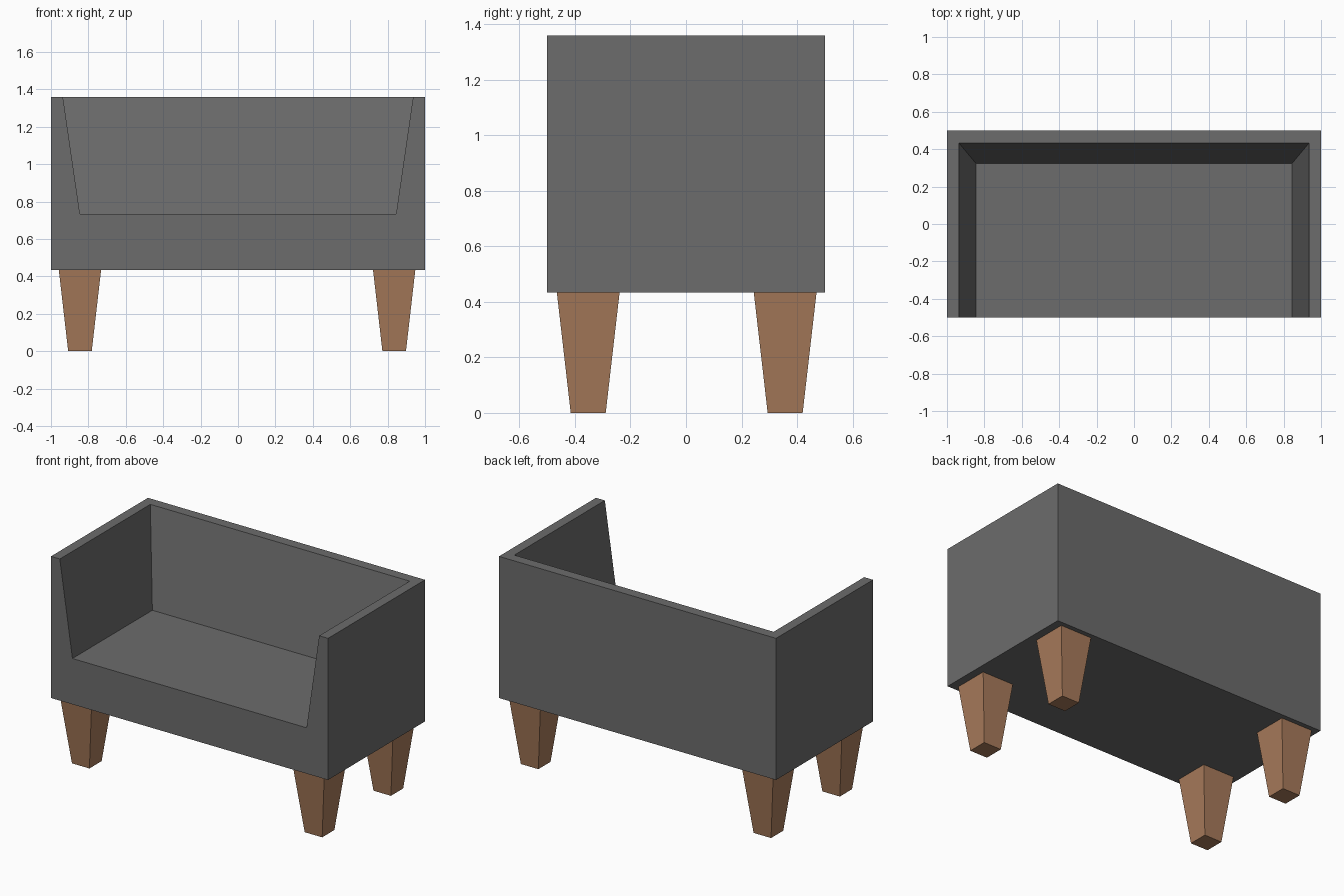
import bpy
import bmesh

if "Cube" in bpy.data.objects:
    bpy.data.objects.remove(bpy.data.objects["Cube"])


def material(name, color):
    m = bpy.data.materials.new(name)
    m.diffuse_color = (*color, 1.0)
    m.use_nodes = True
    m.node_tree.nodes["Principled BSDF"].inputs["Base Color"].default_value = m.diffuse_color
    return m


def tapered_box(name, low, high, z0, z1, mat):
    """Box between two rectangles given as (x0, x1, y0, y1)."""
    bm = bmesh.new()
    rings = []
    for (x0, x1, y0, y1), z in ((low, z0), (high, z1)):
        rings.append([bm.verts.new((x, y, z))
                      for x, y in ((x0, y0), (x1, y0), (x1, y1), (x0, y1))])
    a, b = rings
    bm.faces.new(a[::-1])
    bm.faces.new(b)
    for i in range(4):
        j = (i + 1) % 4
        bm.faces.new((a[i], a[j], b[j], b[i]))
    mesh = bpy.data.meshes.new(name)
    bm.to_mesh(mesh)
    bm.free()
    mesh.materials.append(mat)
    obj = bpy.data.objects.new(name, mesh)
    bpy.context.collection.objects.link(obj)
    return obj


fabric = material("dark grey fabric", (0.15, 0.15, 0.15))
wood = material("brown wood", (0.39, 0.198, 0.104))

BASE, SEAT, TOP = 0.434, 0.733, 1.358

# Sofa body: one block with the seat space cut out
body = tapered_box("sofa_body", (-1, 1, -0.5, 0.5), (-1, 1, -0.5, 0.5), BASE, TOP, fabric)

# Seat cutter: sloped arms and back, extended past the top and front
over = 0.1
grow = (TOP + over - SEAT) / (TOP - SEAT)
xt = 0.845 + (0.936 - 0.845) * grow
yt = 0.324 + (0.433 - 0.324) * grow
cutter = tapered_box("seat_cutter", (-0.845, 0.845, -0.7, 0.324),
                     (-xt, xt, -0.7, yt), SEAT, TOP + over, fabric)
cutter.hide_render = True

cut = body.modifiers.new("seat_space", 'BOOLEAN')
cut.operation = 'DIFFERENCE'
cut.solver = 'EXACT'
cut.object = cutter
bpy.context.view_layer.objects.active = body
bpy.ops.object.modifier_apply(modifier=cut.name)
bpy.data.objects.remove(cutter)

# Four tapered legs
for side, x in (("left", -0.845), ("right", 0.835)):
    for end, y in (("front", -0.352), ("back", 0.357)):
        foot, head = [(x - h, x + h, y - h, y + h) for h in (0.063, 0.113)]
        tapered_box(f"{end}_{side}_leg", foot, head, 0, BASE, wood)
